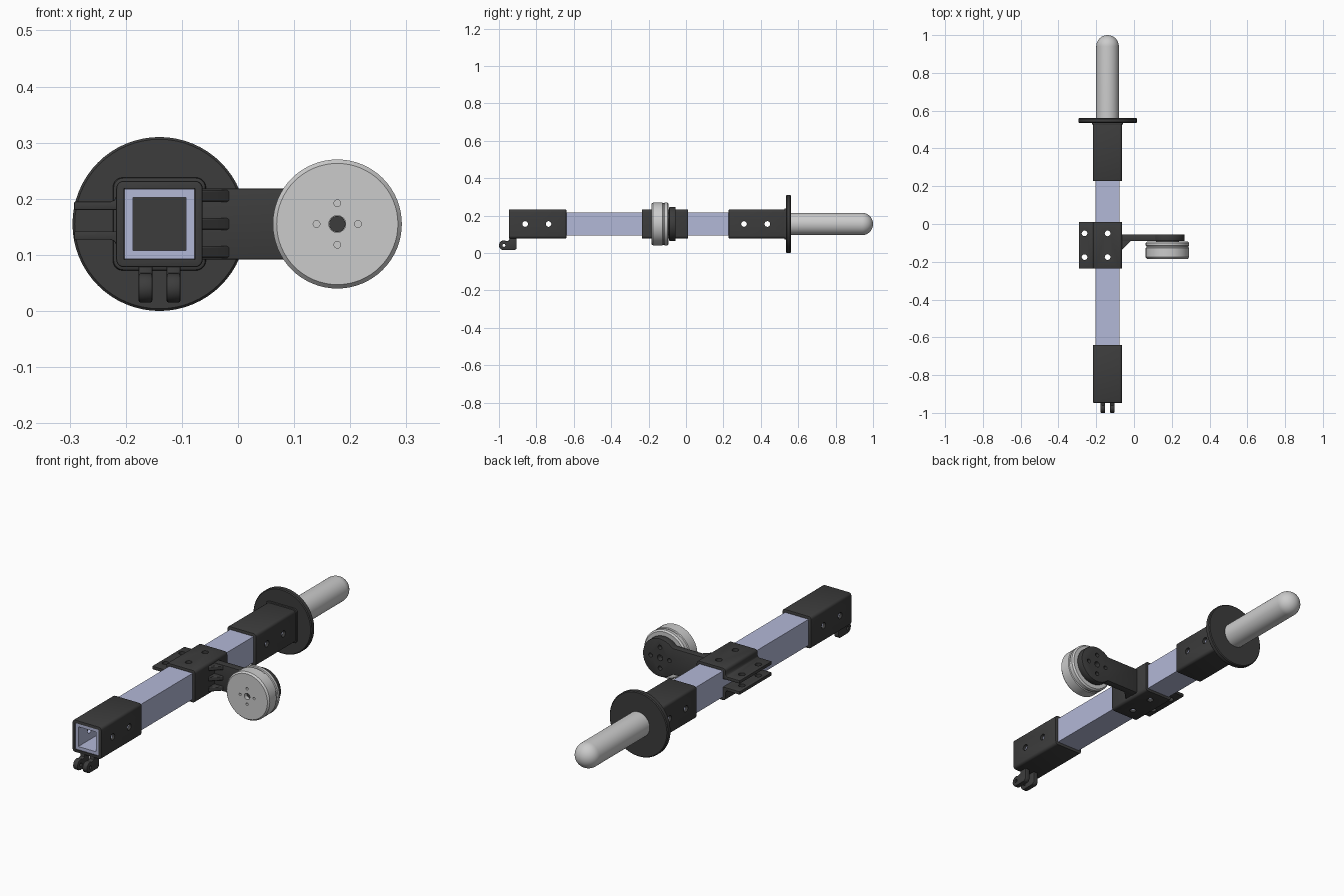
import bpy, bmesh, math
from mathutils import Vector

if "Cube" in bpy.data.objects:
    bpy.data.objects.remove(bpy.data.objects["Cube"])

CX, CZ = -0.14, 0.155          # tube axis
MX = 0.177                     # wheel axis x


def material(name, rgb):
    m = bpy.data.materials.new(name)
    m.diffuse_color = (*rgb, 1)
    m.use_nodes = True
    m.node_tree.nodes["Principled BSDF"].inputs["Base Color"].default_value = m.diffuse_color
    return m


DARK = material("dark_plastic", (0.045, 0.045, 0.045))
BLUE = material("pale_blue_metal", (0.45, 0.48, 0.68))
PALE = material("pale_grey", (0.6, 0.62, 0.62))


def finish(name, bm, mat=None, bevel=0):
    bmesh.ops.recalc_face_normals(bm, faces=bm.faces)
    me = bpy.data.meshes.new(name)
    bm.to_mesh(me)
    bm.free()
    ob = bpy.data.objects.new(name, me)
    bpy.context.collection.objects.link(ob)
    if mat:
        me.materials.append(mat)
    if bevel:
        b = ob.modifiers.new("bevel", 'BEVEL')
        b.width, b.segments, b.limit_method = bevel, 2, 'ANGLE'
        b.angle_limit = math.radians(40)
    return ob


def prism(name, pts, axis, lo, hi, mat=None, bevel=0):
    """Extrude a 2D outline along an axis from lo to hi."""
    place = {'x': lambda a, b, t: (t, a, b),
             'y': lambda a, b, t: (a, t, b),
             'z': lambda a, b, t: (a, b, t)}[axis]
    bm = bmesh.new()
    f = bm.faces.new([bm.verts.new(place(a, b, lo)) for a, b in pts])
    r = bmesh.ops.extrude_face_region(bm, geom=[f])
    d = Vector(place(0, 0, hi)) - Vector(place(0, 0, lo))
    bmesh.ops.translate(bm, vec=d, verts=[v for v in r['geom'] if isinstance(v, bmesh.types.BMVert)])
    return finish(name, bm, mat, bevel)


def lathe(name, profile, cx, cz, mat=None):
    """Spin (radius, y) points around an axis parallel to y."""
    bm = bmesh.new()
    vs = [bm.verts.new((cx + r, y, cz)) for r, y in profile]
    es = [bm.edges.new(p) for p in zip(vs, vs[1:])]
    bmesh.ops.spin(bm, geom=vs + es, cent=(cx, 0, cz), axis=(0, 1, 0),
                   angle=math.tau, steps=64)
    bmesh.ops.remove_doubles(bm, verts=bm.verts, dist=1e-5)
    return finish(name, bm, mat)


def arc(cx, cy, r, a0, a1, n=8):
    return [(cx + r * math.cos(math.radians(a0 + (a1 - a0) * i / n)),
             cy + r * math.sin(math.radians(a0 + (a1 - a0) * i / n))) for i in range(n + 1)]


def circle(cx, cy, r, n=24):
    return arc(cx, cy, r, 0, 360, n)[:-1]


def square(h, r=0):
    if not r:
        return [(CX + a * h, CZ + b * h) for a, b in ((1, 1), (-1, 1), (-1, -1), (1, -1))]
    k = h - r
    return [p for i, (a, b) in enumerate(((1, 1), (-1, 1), (-1, -1), (1, -1)))
            for p in arc(CX + a * k, CZ + b * k, r, i * 90, i * 90 + 90, 5)]


def cut(ob, *cutters):
    """Bake the modifiers after subtracting every cutter."""
    for c in cutters:
        m = ob.modifiers.new("cut", 'BOOLEAN')
        m.operation, m.solver, m.object = 'DIFFERENCE', 'EXACT', c
    me = bpy.data.meshes.new_from_object(
        ob.evaluated_get(bpy.context.evaluated_depsgraph_get()))
    ob.modifiers.clear()
    ob.data = me
    for c in cutters:
        bpy.data.objects.remove(c)


def hole(axis, a, b, r, lo, hi):
    return prism("cutter", circle(a, b, r), axis, lo, hi)


def side_holes(ys):
    return [hole('x', y, CZ, 0.015, -0.35, 0.0) for y in ys]


def top_holes(xs):
    return [hole('z', x, y, 0.015, 0.0, 0.35) for x in xs for y in (-0.05, -0.175)]


FRONT, REAR = (-0.86, -0.735), (0.31, 0.435)

# square tube, hollow and drilled through
tube = prism("square_tube", square(0.0625), 'y', -0.944, 0.537, BLUE)
cut(tube, prism("cutter", square(0.0475), 'y', -1.1, 0.7),
    *side_holes(FRONT + REAR), *top_holes([CX]))

# end sleeves
for name, y0, y1, ys in (("front_sleeve", -0.947, -0.64, FRONT),
                         ("rear_sleeve", 0.228, 0.54, REAR)):
    sleeve = prism(name, square(0.077, 0.014), 'y', y0, y1, DARK, 0.003)
    cut(sleeve, prism("cutter", square(0.063), 'y', -1.1, 0.7), *side_holes(ys))

# hinge lugs under the front sleeve
lug = (arc(-0.974, 0.041, 0.026, 60, 270, 16)
       + [(-0.915, 0.015), (-0.905, 0.025), (-0.905, 0.082), (-0.945, 0.082), (-0.945, 0.067)])
for i, x in enumerate((CX - 0.025, CX + 0.025)):
    ob = prism(f"hinge_lug_{i + 1}", lug, 'x', x - 0.0125, x + 0.0125, DARK, 0.004)
    cut(ob, hole('x', -0.974, 0.041, 0.008, -0.3, 0.0))

# hand guard and round handle
lathe("hand_guard", [(0, 0.535), (0.151, 0.535), (0.155, 0.539), (0.155, 0.557),
                     (0.151, 0.561), (0, 0.561)], CX, CZ, DARK)
collar = prism("guard_collar", square(0.083, 0.018), 'y', 0.526, 0.538, DARK, 0.005)
cut(collar, prism("cutter", square(0.063), 'y', 0.4, 0.7))
lathe("handle", [(0, 0.555), (0.06, 0.555)] + [(r, y) for r, y in arc(0, 0.94, 0.06, 0, 90, 12)],
      CX, CZ, PALE)

# split clamp: body, two tabs and slit in one outline
L = CX - 0.077
clamp = (arc(CX + 0.063, CZ + 0.063, 0.014, 0, 90, 5) + arc(CX - 0.063, CZ + 0.063, 0.014, 90, 180, 5)
         + [(L, 0.205), (L - 0.003, 0.198), (L - 0.01, 0.195), (-0.292, 0.195), (-0.292, 0.18),
            (CX - 0.063, 0.18)] + square(0.063)[1::-1] + square(0.063)[:1:-1]
         + [(CX - 0.063, 0.142), (-0.292, 0.142), (-0.292, 0.127), (L - 0.01, 0.127),
            (L - 0.003, 0.124), (L, 0.117)]
         + arc(CX - 0.063, CZ - 0.063, 0.014, 180, 270, 5) + arc(CX + 0.063, CZ - 0.063, 0.014, 270, 360, 5))
ob = prism("clamp", clamp, 'y', -0.235, 0.01, DARK, 0.002)
cut(ob, *top_holes([CX, -0.262]))

# wheel arm with round end
a = math.degrees(math.asin(0.063 / 0.091))
arm = [(CX + 0.07, CZ + 0.063), (CX + 0.07, CZ - 0.063)] + arc(MX, CZ, 0.091, a - 180, 180 - a, 40)
ob = prism("wheel_arm", arm, 'y', -0.09, -0.055, DARK, 0.003)
SCREWS = [(MX + 1 * dx, CZ + dz) for dx, dz in ((1, 0), (-1, 0), (0, 1), (0, -1))]
cut(ob, *[hole('y', MX + 0.05 * dx, CZ + 0.05 * dz, 0.01, -0.075, 0.0)
          for dx, dz in ((1, 0), (-1, 0), (0, 1), (0, -1))],
    hole('y', MX, CZ, 0.014, -0.08, 0.0))

# gussets bracing the arm against the clamp
for i, z in enumerate((CZ - 0.05, CZ, CZ + 0.05)):
    prism(f"arm_gusset_{i + 1}", [(-0.068, -0.086), (-0.068, -0.138), (-0.06, -0.133), (-0.012, -0.086)],
          'z', z - 0.011, z + 0.011, DARK, 0.004)

# grooved wheel with face holes
wheel = lathe("wheel", [(0, -0.184), (0.108, -0.184), (0.115, -0.176), (0.115, -0.126), (0.111, -0.123),
                        (0.111, -0.117), (0.115, -0.114), (0.115, -0.1), (0.108, -0.093), (0, -0.093)],
              MX, CZ, PALE)
cut(wheel, *[hole('y', MX + 0.037 * dx, CZ + 0.037 * dz, 0.006, -0.2, -0.165)
             for dx, dz in ((1, 0), (-1, 0), (0, 1), (0, -1))],
    hole('y', MX, CZ, 0.015, -0.2, -0.15))
prism("wheel_axle", circle(MX, CZ, 0.0145), 'y', -0.165, -0.08, DARK)
prism("wheel_spacer", circle(MX, CZ, 0.06, 48), 'y', -0.095, -0.088, DARK)

# smooth round surfaces, keep hard edges
bpy.ops.object.select_all(action='SELECT')
bpy.context.view_layer.objects.active = tube
bpy.ops.object.shade_smooth_by_angle(angle=math.radians(30))
